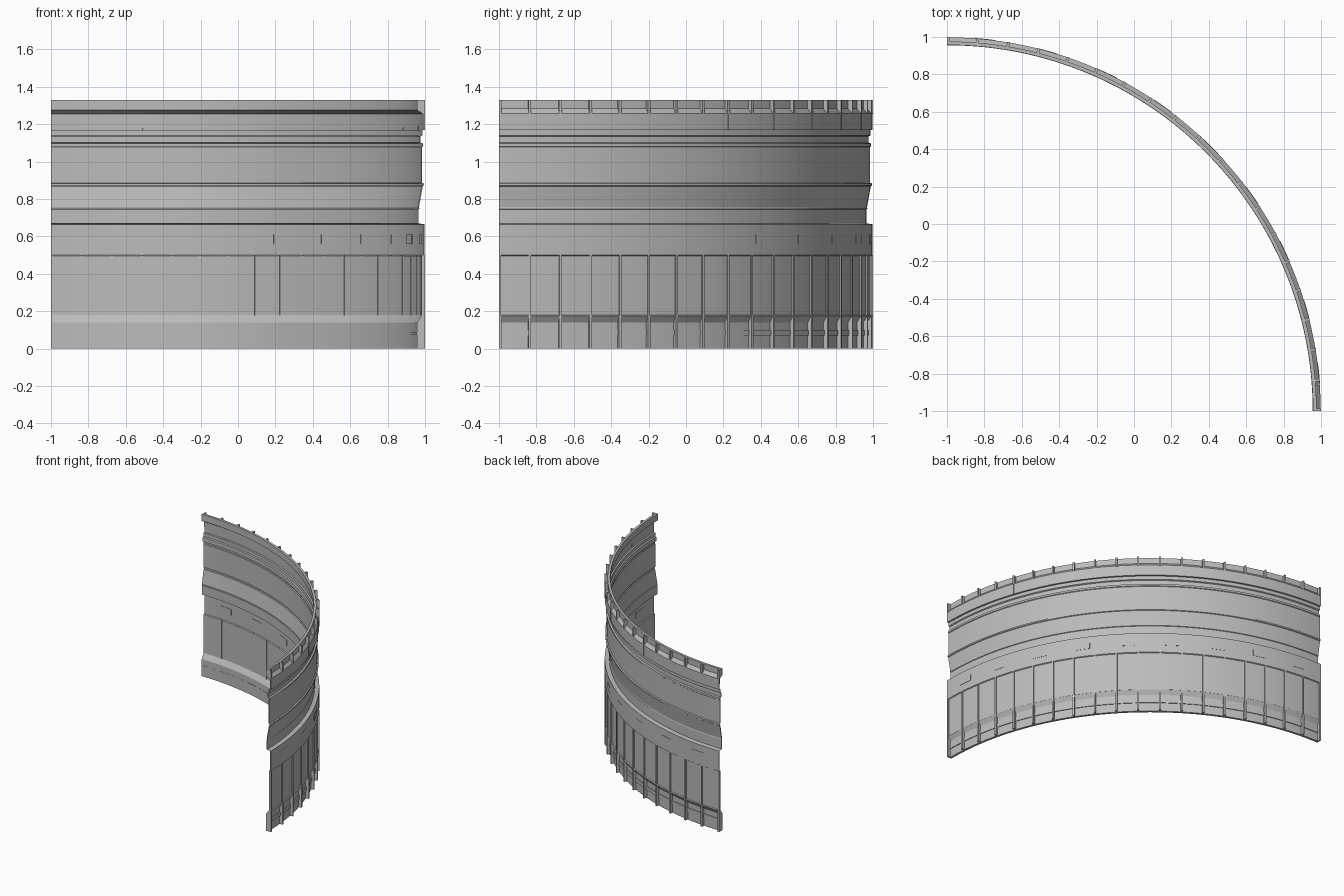
import bpy, bmesh
from math import sin, cos, radians

cube = bpy.data.objects.get("Cube")
if cube:
    bpy.data.objects.remove(cube)

grey = bpy.data.materials.new("wall_grey")
grey.use_nodes = True
COLOUR = (0.5, 0.5, 0.5, 1)
grey.diffuse_color = COLOUR
grey.node_tree.nodes["Principled BSDF"].inputs["Base Color"].default_value = COLOUR

SECTIONS = 19
STEP = 90 / SECTIONS
CENTRE = -1  # the arc is centred on the corner (-1, -1)


def sweep(bm, profile, start, end, steps):
    """Sweep a closed (radius, z) profile along the arc, angles in degrees."""
    loops = []
    for i in range(steps + 1):
        a = radians(start + (end - start) * i / steps)
        loops.append([bm.verts.new((CENTRE + r * cos(a), CENTRE + r * sin(a), z))
                      for r, z in profile])
    n = len(profile)
    for a, b in zip(loops, loops[1:]):
        for j in range(n):
            k = (j + 1) % n
            bm.faces.new((a[j], a[k], b[k], b[j]))
    bm.faces.new(loops[0])
    bm.faces.new(loops[-1])


def box(r0, r1, z0, z1):
    return [(r0, z0), (r1, z0), (r1, z1), (r0, z1)]


def finish(name, bm):
    bmesh.ops.recalc_face_normals(bm, faces=bm.faces)
    mesh = bpy.data.meshes.new(name)
    bm.to_mesh(mesh)
    bm.free()
    mesh.materials.append(grey)
    mesh.shade_smooth()
    mesh.set_sharp_from_angle(angle=radians(20))
    ob = bpy.data.objects.new(name, mesh)
    bpy.context.collection.objects.link(ob)


def ring(name, profile):
    bm = bmesh.new()
    sweep(bm, profile, 0, 90, SECTIONS * 4)
    finish(name, bm)


def ribs(name, profile, width, every=1):
    """One rib at each section joint, kept inside the ends of the arc."""
    bm = bmesh.new()
    for i in range(0, SECTIONS + 1, every):
        a = min(max(i * STEP, width / 2), 90 - width / 2)
        sweep(bm, profile, a - width / 2, a + width / 2, 1)
    finish(name, bm)


# Main wall: outer face going up, inner face following it at a thin offset
outer = [(1.976, 0), (1.976, .14), (1.998, .175), (1.991, .18), (1.991, .495),
         (1.998, .5), (1.998, .665), (1.965, .67), (1.965, .745), (1.97, .748),
         (1.968, .758), (1.988, .868), (1.994, .872), (1.994, .883),
         (1.985, .887), (1.985, 1.078), (1.99, 1.082), (1.99, 1.097),
         (1.977, 1.101), (1.977, 1.135), (1.986, 1.14), (1.986, 1.168),
         (1.998, 1.17), (1.998, 1.258), (1.976, 1.283), (1.976, 1.33)]
inner = [(r - .007, z) for r, z in outer[3:-3]]
inner = [(1.957, 0), (1.957, .14)] + inner + [(1.989, 1.255), (1.957, 1.275), (1.957, 1.33)]
ring("curved_wall", outer + inner[::-1])

# Horizontal rail between the base ribs, and its inner twin
ring("base_rail", box(1.974, 1.982, .07, .1))
ring("inner_base_rail", box(1.9555, 1.96, .075, .09))

# Vertical ribs
ribs("base_ribs", [(1.957, 0), (2, 0), (2, .175), (1.99, .175), (1.957, .14)], .4)
ribs("top_ribs", [(1.957, 1.28), (1.99, 1.255), (2, 1.255), (2, 1.33), (1.957, 1.33)], .4)
ribs("panel_mullions", box(1.982, 1.999, .175, .5), .35)
ribs("upper_seams", box(1.99, 2, 1.17, 1.26), .12, every=2)

# Small raised window boxes
bm = bmesh.new()
for i in range(9):
    mid = 45 + (i - 4) * 9.8
    sweep(bm, box(1.988, 2, .56, .61), mid - 1.6, mid + 1.6, 3)
finish("window_boxes", bm)
